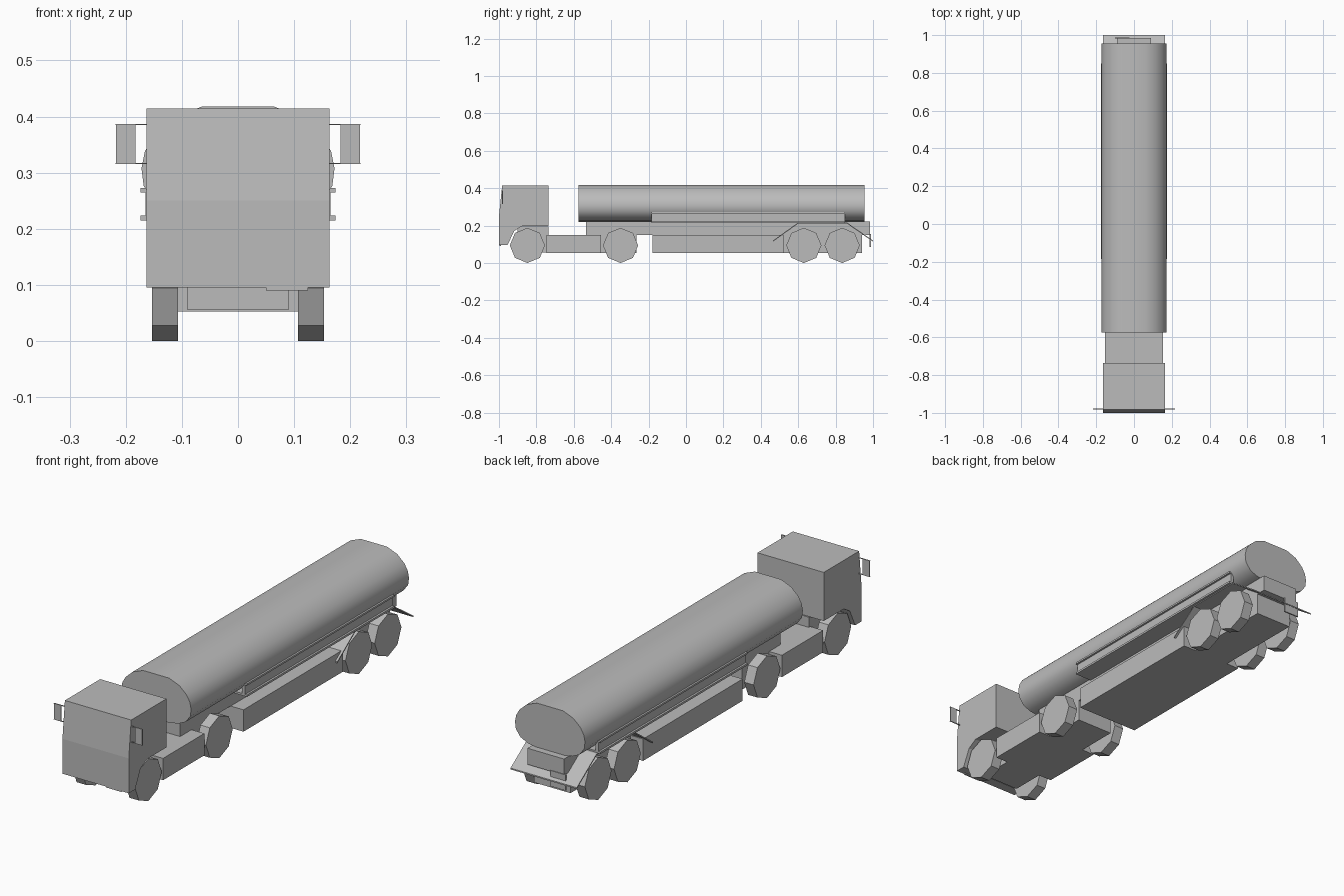
import bpy, bmesh, math

if "Cube" in bpy.data.objects:
    bpy.data.objects.remove(bpy.data.objects["Cube"])

grey = bpy.data.materials.new("plain grey")
grey.diffuse_color = (0.5, 0.5, 0.5, 1)
grey.use_nodes = True
grey.node_tree.nodes["Principled BSDF"].inputs["Base Color"].default_value = grey.diffuse_color


def finish(name, bm):
    bmesh.ops.recalc_face_normals(bm, faces=bm.faces)
    mesh = bpy.data.meshes.new(name)
    bm.to_mesh(mesh)
    bm.free()
    mesh.materials.append(grey)
    ob = bpy.data.objects.new(name, mesh)
    bpy.context.collection.objects.link(ob)
    return ob


def prism(name, pts, place, a, b):
    """Extrude a closed 2D profile from a to b; place maps (u, v, w) to xyz."""
    bm = bmesh.new()
    ends = [[bm.verts.new(place(u, v, w)) for u, v in pts] for w in (a, b)]
    for ring in ends:
        bm.faces.new(ring)
    n = len(pts)
    for i in range(n):
        j = (i + 1) % n
        bm.faces.new((ends[0][i], ends[0][j], ends[1][j], ends[1][i]))
    return finish(name, bm)


def across(u, v, w):   # profile in y-z, extruded along x
    return (w, u, v)


def along(u, v, w):    # profile in x-z, extruded along y
    return (u, w, v)


def box(name, x0, x1, y0, y1, z0, z1):
    return prism(name, [(y0, z0), (y1, z0), (y1, z1), (y0, z1)], across, x0, x1)


# Cab with leaning windscreen and front wheel arch
prism("cab", [(-1, 0.095), (-1, 0.25), (-0.983, 0.414), (-0.735, 0.414),
              (-0.735, 0.198), (-0.875, 0.198), (-0.918, 0.172), (-0.955, 0.095)],
      across, -0.163, 0.163)
box("front_plate", 0.05, 0.125, -0.998, -0.99, 0.09, 0.12)

# Tank with rounded oval section
half = [(0.064, 0.418), (0.115, 0.398), (0.15, 0.366), (0.166, 0.338), (0.172, 0.308),
        (0.168, 0.276), (0.145, 0.245), (0.11, 0.228), (0.06, 0.22)]
tank = prism("tank", half + [(-x, z) for x, z in reversed(half)], along, -0.575, 0.955)
for p in tank.data.polygons:
    p.use_smooth = True
bpy.context.view_layer.objects.active = tank
tank.select_set(True)
bpy.ops.object.shade_smooth_by_angle(angle=math.radians(40))

# Chassis
box("tractor_spine", -0.09, 0.09, -0.90, -0.735, 0.055, 0.195)
box("tractor_side_tanks", -0.153, 0.153, -0.745, -0.455, 0.053, 0.15)
box("tractor_rear_spine", -0.09, 0.09, -0.455, -0.265, 0.053, 0.15)
box("trailer_beam", -0.09, 0.09, -0.535, 0.985, 0.15, 0.222)
box("trailer_skirt", -0.153, 0.153, -0.18, 0.52, 0.053, 0.15)
box("trailer_rear_spine", -0.09, 0.09, 0.52, 0.94, 0.053, 0.15)
box("rear_plate", -0.1, -0.025, 0.982, 0.988, 0.085, 0.155)

# Rear mudguard bridging both axles
top = [(0.465, 0.12), (0.60, 0.217), (0.86, 0.217), (1.0, 0.12)]
under = [(y, z - 0.006) for y, z in reversed(top)]
prism("mudguard", top + under, across, -0.163, 0.163)

# Parts on both sides
for s, side in ((-1, "left"), (1, "right")):
    def sided(name, x0, x1, *rest):
        box(side + "_" + name, s * x0, s * x1, *rest)

    # Side rails with backing panel
    sided("lower_rail", 0.09, 0.174, -0.185, 0.85, 0.215, 0.224)
    sided("upper_rail", 0.13, 0.174, -0.185, 0.85, 0.265, 0.273)
    sided("rail_panel", 0.15, 0.165, -0.185, 0.85, 0.222, 0.267)

    # Mirror and its two arms
    sided("mirror", 0.183, 0.217, -0.983, -0.978, 0.315, 0.387)
    for z in (0.315, 0.385):
        sided("mirror_arm", 0.16, 0.218, -0.983, -0.978, z, z + 0.002)

    # Eight-sided wheels, corner pointing down
    for y in (-0.848, -0.35, 0.63, 0.835):
        ring = [(y + 0.094 * math.sin(k * math.pi / 4),
                 0.094 - 0.094 * math.cos(k * math.pi / 4)) for k in range(8)]
        prism(side + "_wheel", ring, across, s * 0.107, s * 0.153)
